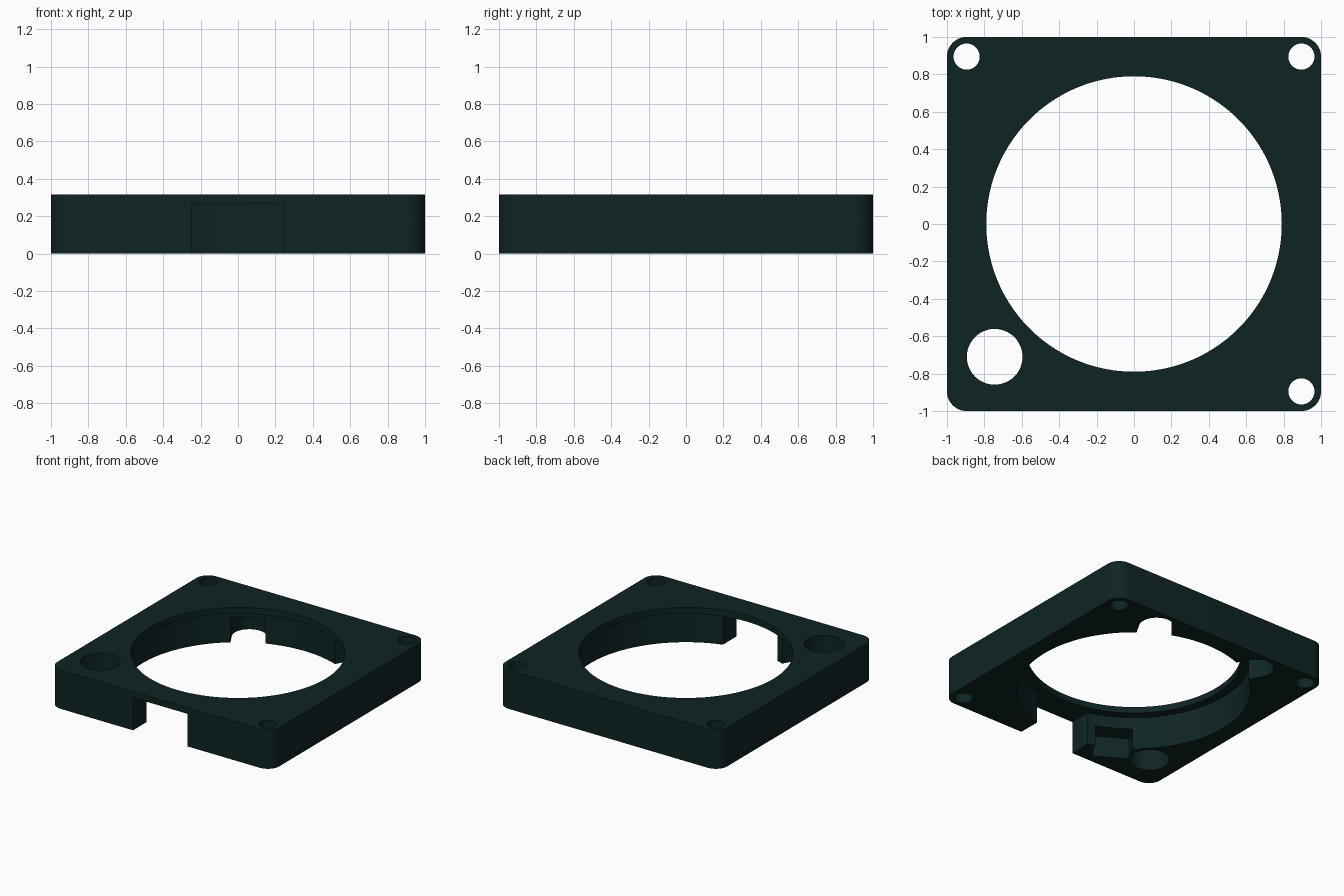
import bpy, bmesh, math
from mathutils import Vector

if "Cube" in bpy.data.objects:
    bpy.data.objects.remove(bpy.data.objects["Cube"])

HEIGHT = 0.315      # overall height
LIP_Z = 0.265       # underside of the thin top plate

paint = bpy.data.materials.new("dark_teal")
paint.diffuse_color = (0.0048, 0.0175, 0.0175, 1)
paint.use_nodes = True
paint.node_tree.nodes["Principled BSDF"].inputs["Base Color"].default_value = paint.diffuse_color


def prism(name, outline, z0, z1):
    """Extrude a counter-clockwise 2D outline from z0 to z1."""
    bm = bmesh.new()
    base = bm.faces.new([bm.verts.new((x, y, z0)) for x, y in outline])
    ext = bmesh.ops.extrude_face_region(bm, geom=[base])
    top = [v for v in ext["geom"] if isinstance(v, bmesh.types.BMVert)]
    bmesh.ops.translate(bm, verts=top, vec=Vector((0, 0, z1 - z0)))
    bmesh.ops.recalc_face_normals(bm, faces=bm.faces[:])
    mesh = bpy.data.meshes.new(name)
    bm.to_mesh(mesh)
    bm.free()
    mesh.materials.append(paint)
    obj = bpy.data.objects.new(name, mesh)
    bpy.context.collection.objects.link(obj)
    return obj


def arc(cx, cy, r, a0, a1, n):
    return [(cx + r * math.cos(math.radians(a0 + (a1 - a0) * i / n)),
             cy + r * math.sin(math.radians(a0 + (a1 - a0) * i / n)))
            for i in range(n + 1)]


def circle(cx, cy, r, n):
    return arc(cx, cy, r, 0, 360, n)[:-1]


def turned(points, angle):
    c, s = math.cos(math.radians(angle)), math.sin(math.radians(angle))
    return [(x * c - y * s, x * s + y * c) for x, y in points]


# Square body with rounded corners
R = 0.105
outline = []
for i, (sx, sy) in enumerate([(1, 1), (-1, 1), (-1, -1), (1, -1)]):
    outline += arc(sx * (1 - R), sy * (1 - R), R, 90 * i, 90 * i + 90, 12)
body = prism("mounting_frame", outline, 0, HEIGHT)

cutters = []


def cut(name, points, z0, z1):
    cutters.append(prism(name, points, z0, z1))


# Central opening through the lip, and the wider bore below it
cut("lip_opening", circle(0, 0, 0.79, 128), -0.1, 0.5)
cut("wide_bore", circle(0, 0, 0.86, 128), -0.1, LIP_Z)

# Screw holes in three corners, large cable hole in the fourth
for x, y in [(0.895, 0.895), (-0.895, 0.895), (0.895, -0.895)]:
    cut("screw_hole", circle(x, y, 0.07, 32), -0.1, 0.5)
cut("cable_hole", circle(-0.745, -0.71, 0.149, 48), -0.1, 0.5)

# Front opening below the top plate
cut("front_opening", [(-0.245, -1.1), (0.245, -1.1), (0.245, -0.6), (-0.245, -0.6)],
    -0.1, LIP_Z)

# Two round-ended slots at the back and one square pocket at the front left
slot = [(0.7, -0.13)] + arc(0.96, 0, 0.13, -90, 90, 20) + [(0.7, 0.13)]
for angle in (60, 120):
    cut("round_slot", turned(slot, angle), -0.1, 0.205)
pocket = [(0.7, -0.14), (1.0, -0.14), (1.0, 0.14), (0.7, 0.14)]
cut("square_pocket", turned(pocket, 240), -0.1, 0.17)

for c in cutters:
    c.hide_render = True
    mod = body.modifiers.new(c.name, "BOOLEAN")
    mod.operation = "DIFFERENCE"
    mod.solver = "EXACT"
    mod.object = c

# Bake the cuts and remove the cutters
bpy.context.view_layer.update()
deps = bpy.context.evaluated_depsgraph_get()
result = bpy.data.meshes.new_from_object(body.evaluated_get(deps))
body.modifiers.clear()
body.data = result
for c in cutters:
    bpy.data.objects.remove(c)

bpy.ops.object.select_all(action="DESELECT")
body.select_set(True)
bpy.context.view_layer.objects.active = body
bpy.ops.object.shade_smooth_by_angle(angle=math.radians(30))
